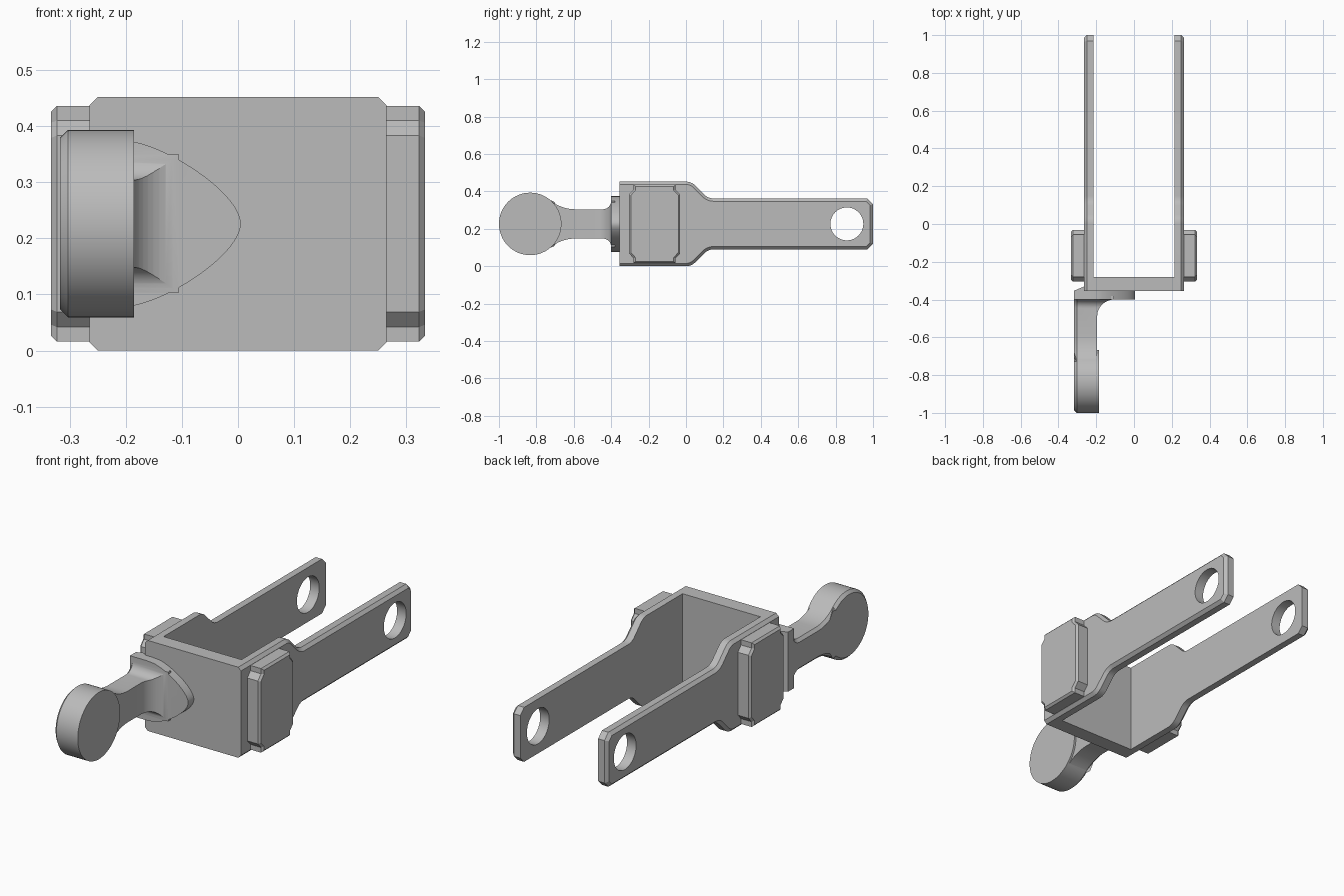
import bpy, bmesh, math
from mathutils import Vector

if "Cube" in bpy.data.objects:
    bpy.data.objects.remove(bpy.data.objects["Cube"], do_unlink=True)

MID = 0.226  # height of the symmetry plane

metal = bpy.data.materials.new("plain grey")
metal.use_nodes = True
GREY = (0.5, 0.5, 0.5, 1)
metal.diffuse_color = GREY
metal.node_tree.nodes["Principled BSDF"].inputs["Base Color"].default_value = GREY


def arc(cu, cv, r, a0, a1, n=8):
    """Points of an arc, angles in degrees."""
    angles = [math.radians(a0 + (a1 - a0) * i / n) for i in range(n + 1)]
    return [(cu + r * math.cos(a), cv + r * math.sin(a)) for a in angles]


def closed(half):
    """Close an upper half outline by reflecting it below the centre line."""
    return half + [(u, -v) for u, v in reversed(half) if abs(v) > 1e-5]


def inset(points, d):
    """Mitred inward offset of a clockwise outline."""
    pts = [Vector(p) for p in points]
    result = []
    for i, p in enumerate(pts):
        a = (p - pts[i - 1]).normalized()
        b = (pts[(i + 1) % len(pts)] - p).normalized()
        na, nb = Vector((a.y, -a.x)), Vector((b.y, -b.x))
        result.append(tuple(p + (na + nb) * d / (1 + na.dot(nb))))
    return result


def loft(name, layers):
    """Join matching loops of 3D points and cap both ends."""
    bm = bmesh.new()
    loops = [[bm.verts.new(p) for p in layer] for layer in layers]
    n = len(loops[0])
    for lo, hi in zip(loops, loops[1:]):
        for i in range(n):
            j = (i + 1) % n
            bm.faces.new((lo[i], lo[j], hi[j], hi[i]))
    bm.faces.new(loops[0])
    bm.faces.new(loops[-1])
    bmesh.ops.recalc_face_normals(bm, faces=bm.faces)
    mesh = bpy.data.meshes.new(name)
    bm.to_mesh(mesh)
    bm.free()
    mesh.materials.append(metal)
    obj = bpy.data.objects.new(name, mesh)
    bpy.context.collection.objects.link(obj)
    return obj


def side(x, outline):
    return [(x, y, MID + z) for y, z in outline]


def boolean(obj, other, operation):
    mod = obj.modifiers.new("combine", 'BOOLEAN')
    mod.operation, mod.solver, mod.object = operation, 'EXACT', other
    bpy.context.view_layer.objects.active = obj
    bpy.ops.object.modifier_apply(modifier=mod.name)
    bpy.data.objects.remove(other, do_unlink=True)


# Fork arm outline: tall front, S-shaped step, slim bar with clipped corners
R = 0.07
arm = closed([(-0.355, MID)]
             + arc(0, MID - R, R, 90, 45, 6)
             + arc(0.148, 0.136 + R, R, 225, 270, 6)
             + [(0.97, 0.136), (1.0, 0.106)])
arm_inset = [(-0.355 if y < -0.33 else y, z) for y, z in inset(arm, 0.015)]

# Side block outline with notched corners
corner = [(0.137, 0.157), (0.112, 0.184), (0.112, 0.21)]
block = closed([(-y - 0.168, z) for y, z in corner]
               + [(y - 0.168, z) for y, z in reversed(corner)])

# Fork: front wall joined to two drilled arms
wall = [(-0.355, MID), (-0.28, MID), (-0.28, -MID), (-0.355, -MID)]
fork = loft("fork", [side(-0.215, wall), side(0.215, wall)])
for s, label in ((1, "left"), (-1, "right")):
    plate = loft(label + "_arm", [side(s * 0.215, arm), side(s * 0.25, arm),
                                  side(s * 0.265, arm_inset)])
    hole = arc(0.86, 0, 0.088, 0, 360, 48)[:-1]
    boolean(plate, loft("hole", [side(s * 0.1, hole), side(s * 0.4, hole)]), 'DIFFERENCE')
    boolean(fork, plate, 'UNION')
    loft(label + "_side_block", [side(s * 0.26, block), side(s * 0.323, block),
                                 side(s * 0.333, inset(block, 0.01))])

# Handle neck: flared in side view, filleted towards the flange in plan
OUT, BEVEL = -0.317, 0.014
neck = closed([(-0.835, 0.1), (-0.728, 0.128)]
              + arc(-0.59, 0.293, 0.215, 230, 270)
              + arc(-0.445, 0.123, 0.045, 270, 360)
              + [(-0.38, 0.123)])
handle = loft("handle", [side(OUT, inset(neck, BEVEL)), side(OUT + BEVEL, neck),
                         side(-0.08, neck)])
plan = ([(-0.4, -0.9), (-0.195, -0.9)] + arc(-0.105, -0.49, 0.09, 180, 90, 12)
        + [(-0.105, -0.37), (-0.4, -0.37)])
boolean(handle, loft("plan_cutter", [[(x, y, z) for x, y in plan] for z in (-0.1, 0.6)]),
        'INTERSECT')

# Round knob at the end of the handle
knob = [arc(-0.833, 0, r, 0, 360, 64)[:-1] for r in (0.167 - BEVEL, 0.167, 0.167)]
boolean(handle, loft("knob", [side(x, k) for x, k in
                              zip((OUT, OUT + BEVEL, -0.185), knob)]), 'UNION')

# Pointed flange against the front wall, wrapping the corner with a wedge
tip = [Vector(p) for p in ((-0.185, 0.146), (-0.11, 0.13), (0.005, 0.05), (0.005, 0))]
curve = []
for i in range(17):
    t = i / 16
    weights = ((1 - t) ** 3, 3 * t * (1 - t) ** 2, 3 * t * t * (1 - t), t ** 3)
    curve.append(tuple(sum((p * w for p, w in zip(tip, weights)), Vector((0, 0)))))
flange = closed([(OUT, 0.149), (-0.23, 0.149)] + curve)
boolean(handle, loft("flange", [[(max(x, limit), y, MID + z) for x, z in flange]
                                for y, limit in ((-0.4, OUT), (-0.353, OUT), (-0.33, -0.262))]),
        'UNION')

# Smooth curves, crisp edges
for obj in bpy.context.scene.objects:
    obj.select_set(obj.type == 'MESH')
bpy.context.view_layer.objects.active = handle
bpy.ops.object.shade_smooth_by_angle(angle=math.radians(25))
